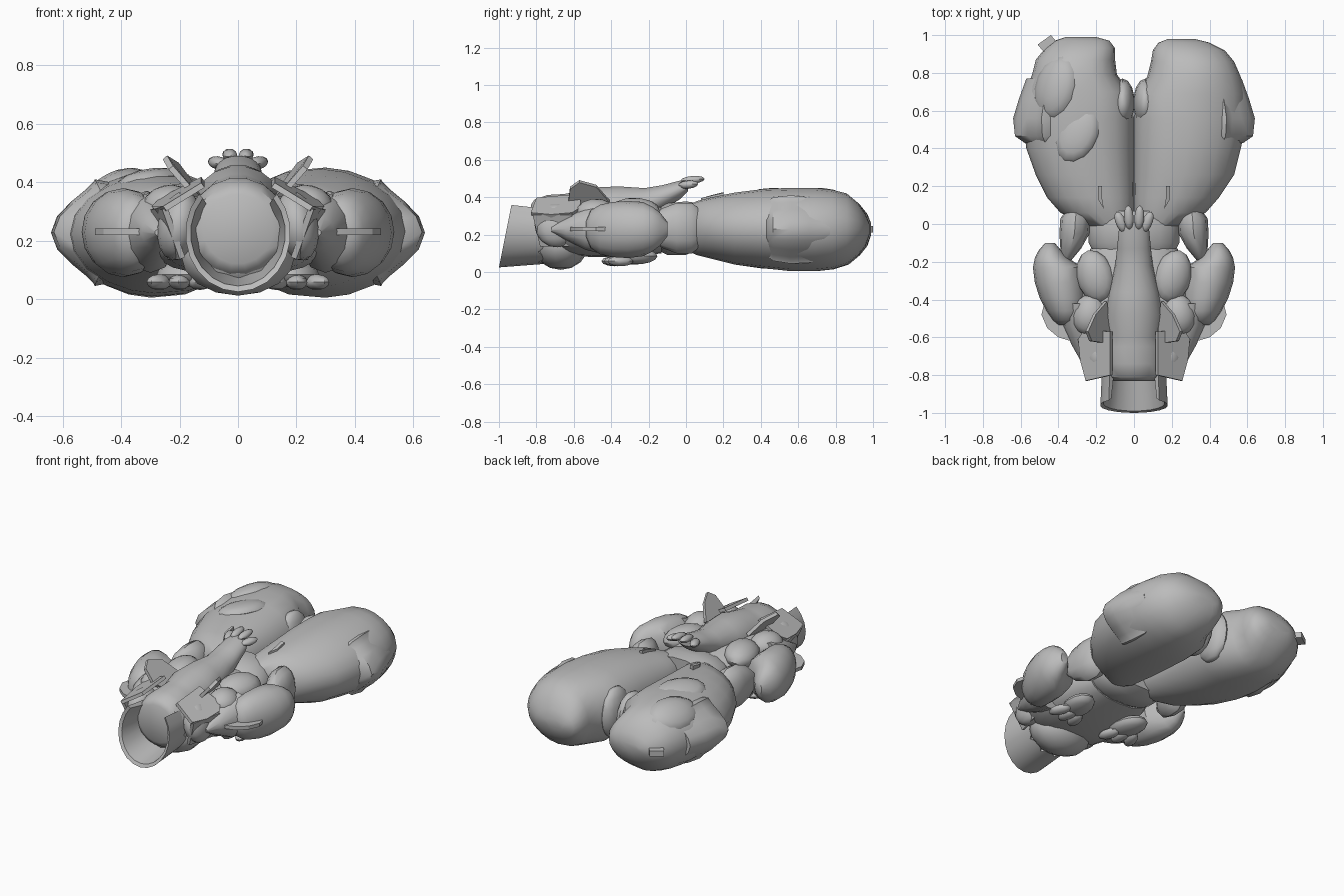
import bpy, bmesh, math
from mathutils import Vector, Matrix

grey = bpy.data.materials.new("stone_grey")
grey.diffuse_color = (0.5, 0.5, 0.5, 1)


def finish(name, bm, angle=40):
    bmesh.ops.recalc_face_normals(bm, faces=bm.faces)
    me = bpy.data.meshes.new(name)
    bm.to_mesh(me)
    bm.free()
    ob = bpy.data.objects.new(name, me)
    bpy.context.collection.objects.link(ob)
    me.materials.append(grey)
    bpy.ops.object.select_all(action='DESELECT')
    ob.select_set(True)
    bpy.context.view_layer.objects.active = ob
    bpy.ops.object.shade_smooth_by_angle(angle=math.radians(angle))
    return ob


def loft(name, rows, side=1, n=18, outer=1.0, inner=1.0):
    """Skin rounded sections (y, x0, x1, z0, z1) along y."""
    bm = bmesh.new()
    rings = []
    for y, x0, x1, z0, z1 in rows:
        ring = []
        for i in range(n):
            a = 2 * math.pi * i / n
            c, s = math.cos(a), math.sin(a)
            e = outer if c > 0 else inner
            x = (x0 + x1) / 2 + (x1 - x0) / 2 * math.copysign(abs(c) ** e, c)
            z = (z0 + z1) / 2 + (z1 - z0) / 2 * s
            ring.append(bm.verts.new((side * x, y, z)))
        rings.append(ring)
    for a, b in zip(rings, rings[1:]):
        for i in range(n):
            j = (i + 1) % n
            bm.faces.new((a[i], a[j], b[j], b[i]))
    bm.faces.new(rings[0])
    bm.faces.new(rings[-1])
    return finish(name, bm)


def blob(name, loc, size, rot=(0, 0, 0), side=1, seg=14):
    """Ellipsoid with half sizes and rotation in degrees, mirrored by side."""
    bm = bmesh.new()
    bmesh.ops.create_uvsphere(bm, u_segments=seg, v_segments=max(6, seg // 2 + 1), radius=1)
    r = Matrix.Rotation(math.radians(rot[2]), 4, 'Z') @ \
        Matrix.Rotation(math.radians(rot[1]), 4, 'Y') @ Matrix.Rotation(math.radians(rot[0]), 4, 'X')
    m = Matrix.Diagonal((side, 1, 1, 1)) @ Matrix.Translation(loc) @ r @ Matrix.Diagonal((*size, 1))
    bm.transform(m)
    return finish(name, bm)


def plate(name, pts, offset, side=1):
    """Thin slab from a 3D outline, thickened along offset."""
    bm = bmesh.new()
    off = Vector(offset) / 2
    lo = [bm.verts.new(Matrix.Diagonal((side, 1, 1)) @ (Vector(p) - off)) for p in pts]
    hi = [bm.verts.new(Matrix.Diagonal((side, 1, 1)) @ (Vector(p) + off)) for p in pts]
    bm.faces.new(lo)
    bm.faces.new(hi)
    n = len(pts)
    for i in range(n):
        j = (i + 1) % n
        bm.faces.new((lo[i], lo[j], hi[j], hi[i]))
    return finish(name, bm, 25)


# Large rear lobes
loft("rear_lobe_right", [
    (-0.01, 0.02, 0.24, 0.12, 0.35), (0.06, 0.0, 0.38, 0.09, 0.38),
    (0.14, 0.0, 0.45, 0.07, 0.40), (0.26, 0.0, 0.53, 0.04, 0.425),
    (0.42, 0.0, 0.57, 0.02, 0.445), (0.56, 0.0, 0.595, 0.005, 0.45),
    (0.69, 0.01, 0.59, 0.005, 0.45), (0.78, 0.07, 0.565, 0.015, 0.44),
    (0.86, 0.09, 0.53, 0.04, 0.42), (0.92, 0.10, 0.48, 0.09, 0.37),
    (0.96, 0.13, 0.40, 0.14, 0.31), (0.98, 0.18, 0.32, 0.20, 0.26)], n=20, outer=1.1, inner=0.75)
loft("rear_lobe_left", [
    (-0.01, 0.02, 0.24, 0.12, 0.35), (0.06, 0.0, 0.39, 0.09, 0.38),
    (0.14, 0.0, 0.46, 0.07, 0.395), (0.26, 0.0, 0.52, 0.04, 0.41),
    (0.40, 0.0, 0.57, 0.02, 0.425), (0.56, 0.0, 0.59, 0.01, 0.435),
    (0.70, 0.02, 0.575, 0.005, 0.44), (0.79, 0.09, 0.54, 0.015, 0.43),
    (0.87, 0.10, 0.52, 0.04, 0.41), (0.93, 0.10, 0.47, 0.09, 0.36),
    (0.97, 0.13, 0.42, 0.14, 0.31), (0.99, 0.2, 0.36, 0.20, 0.26)],
    side=-1, n=20, outer=1.1, inner=0.75)
for s in (1, -1):
    # Pointed side flaps, inner pads and crescents
    loft("lobe_flap", [(0.43, 0.36, 0.58, 0.09, 0.37), (0.465, 0.34, 0.63, 0.06, 0.40),
                       (0.56, 0.34, 0.64, 0.045, 0.41), (0.66, 0.34, 0.61, 0.05, 0.40),
                       (0.77, 0.36, 0.57, 0.08, 0.37)], s, n=20, outer=3.0)
    blob("lobe_inner_pad", (0.06, 0.64, 0.23), (0.065, 0.13, 0.16), side=s)
    plate("lobe_crescent", [(0.16, 0.08, 0.382), (0.19, 0.13, 0.395), (0.19, 0.20, 0.41),
                            (0.17, 0.20, 0.415), (0.17, 0.14, 0.40)], (0, 0, 0.025), s)
# Raised scales and stub on the left lobe
blob("scale_large", (-0.41, 0.72, 0.36), (0.125, 0.18, 0.075), (0, -30, -15))
blob("scale_small", (-0.30, 0.48, 0.40), (0.11, 0.16, 0.045), (0, -12, -25))
plate("lobe_stub", [(-0.51, 0.95, 0.23), (-0.44, 1.0, 0.23), (-0.39, 0.94, 0.23),
                    (-0.46, 0.89, 0.23)], (0, 0, 0.035))

# Torso and waist
loft("torso", [(-0.72, -0.20, 0.20, 0.12, 0.32), (-0.62, -0.30, 0.30, 0.09, 0.36),
               (-0.50, -0.33, 0.33, 0.08, 0.37), (-0.35, -0.30, 0.30, 0.08, 0.37),
               (-0.22, -0.27, 0.27, 0.09, 0.365), (-0.13, -0.23, 0.23, 0.10, 0.35)],
     n=20, outer=0.75, inner=0.75)
loft("waist", [(-0.14, -0.22, 0.22, 0.11, 0.35), (-0.10, -0.24, 0.24, 0.09, 0.37),
               (0.0, -0.24, 0.24, 0.09, 0.38), (0.07, -0.2, 0.2, 0.12, 0.37)],
     outer=0.8, inner=0.8)

# Head and the long crest running back to a small paw
loft("head_crest", [
    (-0.83, -0.12, 0.12, 0.12, 0.36), (-0.81, -0.155, 0.155, 0.09, 0.39),
    (-0.74, -0.175, 0.175, 0.06, 0.415), (-0.65, -0.165, 0.165, 0.08, 0.42),
    (-0.60, -0.14, 0.14, 0.12, 0.43), (-0.48, -0.16, 0.16, 0.16, 0.455),
    (-0.36, -0.135, 0.135, 0.2, 0.46), (-0.22, -0.10, 0.10, 0.27, 0.45),
    (-0.13, -0.09, 0.09, 0.33, 0.465),
    (-0.03, -0.08, 0.08, 0.39, 0.49), (0.01, -0.06, 0.06, 0.43, 0.49)])
for s in (1, -1):
    blob("crest_toe_inner", (0.028, 0.035, 0.493), (0.026, 0.065, 0.021), (5, 0, -3), s, 10)
    blob("crest_toe_outer", (0.07, 0.01, 0.467), (0.028, 0.06, 0.022), (5, 0, -22), s, 10)
blob("chin", (0, -0.67, 0.15), (0.20, 0.15, 0.138))

# Open collar: a U-shaped flaring band around the muzzle
bm = bmesh.new()
n, grid = 16, []
for i in range(n + 1):
    a = math.radians(-222 + 264 * i / n)
    c, s = math.cos(a), math.sin(a)
    low = (1 - s) / 2
    yf = -0.92 - 0.08 * low
    yb = -0.74 - 0.05 * (i % 2)
    grid.append([bm.verts.new(p) for p in (
        (0.18 * c, yf, 0.225 + 0.20 * s), (0.17 * c, yb, 0.22 + 0.175 * s),
        (0.135 * c, yb, 0.22 + 0.14 * s), (0.162 * c, yf + 0.01, 0.225 + 0.18 * s))])
for a, b in zip(grid, grid[1:]):
    for k in range(4):
        bm.faces.new((a[k], a[(k + 1) % 4], b[(k + 1) % 4], b[k]))
bm.faces.new(grid[0])
bm.faces.new(grid[-1])
finish("collar", bm, 30)

for s in (1, -1):
    # Ears and sloping cheek shells
    plate("ear", [(0.13, -0.58, 0.34), (0.16, -0.63, 0.37), (0.23, -0.62, 0.45),
                  (0.25, -0.57, 0.485), (0.21, -0.48, 0.46), (0.15, -0.41, 0.38)],
          (0.015, 0, -0.013), s)
    plate("cheek_upper", [(0.12, -0.80, 0.39), (0.25, -0.83, 0.31), (0.28, -0.72, 0.30),
                          (0.29, -0.61, 0.31), (0.26, -0.56, 0.34), (0.12, -0.57, 0.41)],
          (0.012, 0, 0.016), s)
    plate("cheek_lower", [(0.25, -0.82, 0.31), (0.29, -0.61, 0.31), (0.24, -0.58, 0.14),
                          (0.19, -0.78, 0.14)], (0.018, 0, -0.008), s)
    blob("cheek", (0.20, -0.69, 0.25), (0.075, 0.12, 0.12), (0, -12, 4), s)
    # Rounded upper arm, tapered forearm and side fin
    loft("arm", [(-0.535, 0.33, 0.40, 0.19, 0.27), (-0.51, 0.28, 0.43, 0.13, 0.33),
                 (-0.46, 0.26, 0.465, 0.095, 0.36), (-0.39, 0.255, 0.50, 0.08, 0.375),
                 (-0.31, 0.26, 0.525, 0.075, 0.38), (-0.23, 0.27, 0.535, 0.085, 0.375),
                 (-0.18, 0.35, 0.525, 0.11, 0.35), (-0.14, 0.385, 0.505, 0.14, 0.32),
                 (-0.10, 0.42, 0.47, 0.19, 0.27)], s, n=16)
    loft("forearm", [(-0.72, 0.25, 0.285, 0.215, 0.24), (-0.64, 0.20, 0.33, 0.17, 0.29),
                     (-0.54, 0.20, 0.375, 0.12, 0.34), (-0.42, 0.20, 0.40, 0.09, 0.365)], s, n=12)
    plate("arm_fin", [(0.30, -0.63, 0.23), (0.40, -0.60, 0.23), (0.46, -0.55, 0.23),
                      (0.49, -0.48, 0.23), (0.47, -0.40, 0.23), (0.32, -0.42, 0.23)],
          (0, 0, 0.022), s)
    blob("shoulder", (0.205, -0.28, 0.325), (0.1, 0.145, 0.07), (0, 12, -15), s)
    blob("collarbone", (0.24, -0.48, 0.32), (0.09, 0.11, 0.07), (0, 15, 10), s)
    # Hips joining lobes and waist
    loft("hip", [(-0.19, 0.33, 0.38, 0.19, 0.27), (-0.13, 0.28, 0.39, 0.13, 0.34),
                 (-0.05, 0.235, 0.395, 0.10, 0.37), (0.03, 0.23, 0.39, 0.10, 0.37),
                 (0.07, 0.25, 0.36, 0.13, 0.34)], s, n=12)
    # Hands under the belly
    blob("hand", (0.19, -0.28, 0.085), (0.085, 0.13, 0.045), (0, 0, -12), s)
    for k in range(3):
        blob("claw", (0.13 + 0.07 * k, -0.38 + 0.015 * k, 0.058), (0.038, 0.075, 0.027),
             (0, 0, -15 + 18 * k), s, 10)
